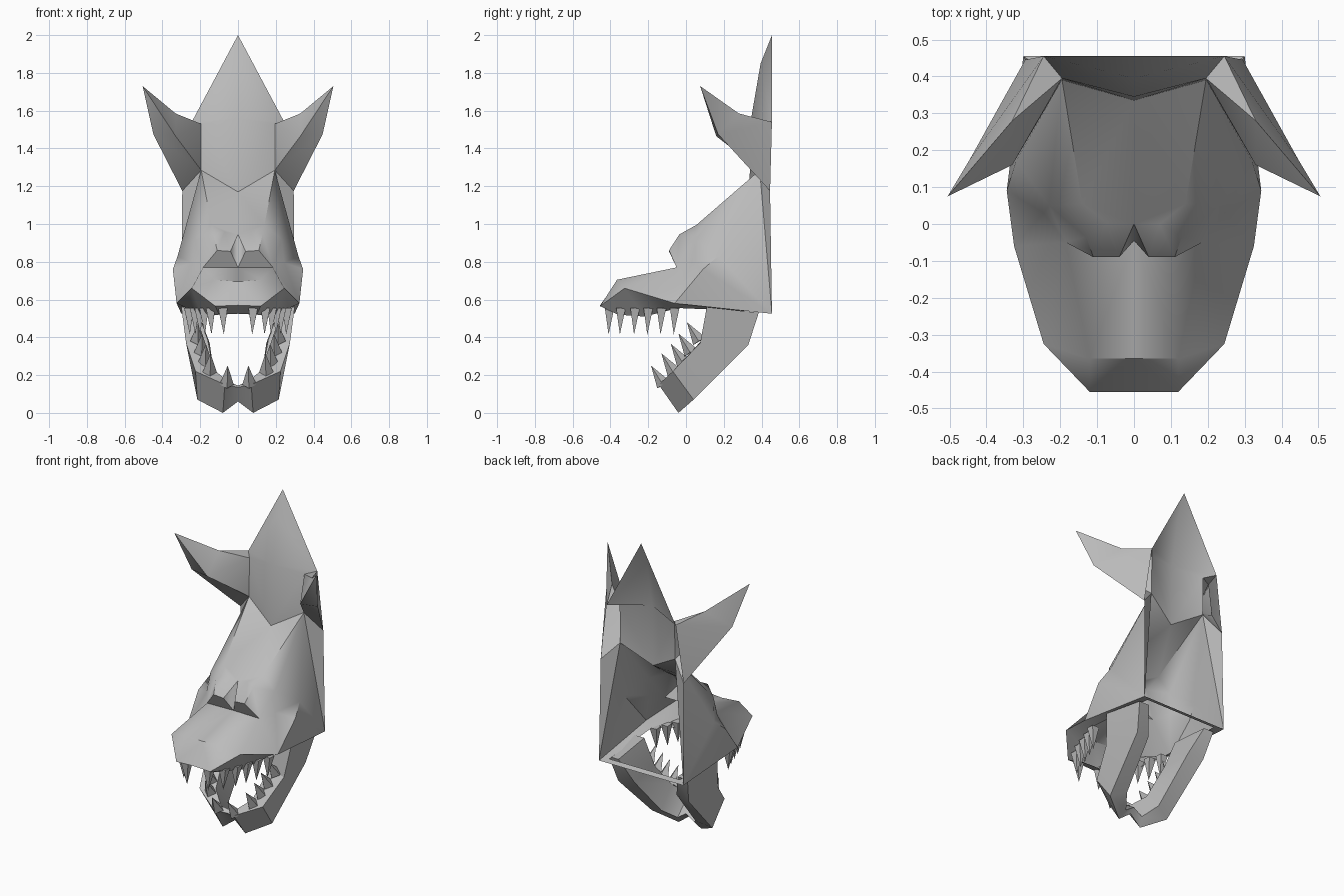
import bpy, bmesh, math
from mathutils import Vector

if "Cube" in bpy.data.objects:
    bpy.data.objects.remove(bpy.data.objects["Cube"])

mat = bpy.data.materials.new("plain grey")
mat.diffuse_color = (0.5, 0.5, 0.5, 1)
mat.use_nodes = True
mat.node_tree.nodes["Principled BSDF"].inputs["Base Color"].default_value = mat.diffuse_color


def finish(name, bm, angle=0):
    """Turn a half model into a mirrored object."""
    bmesh.ops.recalc_face_normals(bm, faces=bm.faces)
    me = bpy.data.meshes.new(name)
    bm.to_mesh(me)
    bm.free()
    me.materials.append(mat)
    ob = bpy.data.objects.new(name, me)
    bpy.context.collection.objects.link(ob)
    bpy.context.view_layer.objects.active = ob
    ob.select_set(True)
    if angle:
        bpy.ops.object.shade_smooth_by_angle(angle=math.radians(angle))
    m = ob.modifiers.new("mirror", 'MIRROR')
    m.use_clip = True
    m.merge_threshold = 0.002
    ob.select_set(False)
    return ob


def panel_part(name, pts, faces, angle=32):
    """Build half a shell from named corner points and face strings."""
    bm = bmesh.new()
    v = {k: bm.verts.new(p) for k, p in pts.items()}
    for f in faces.split(","):
        bm.faces.new([v[k] for k in f.split()])
    return finish(name, bm, angle)


# shared corners where crest, ear and skull meet
A = (0.195, 0.395, 1.53)
B = (0.195, 0.390, 1.285)
C = (0.245, 0.455, 1.54)
D = (0.295, 0.445, 1.175)
F = (0, 0.335, 1.17)

# head: forehead, brow, nose, cheeks, muzzle, turned-in lip and rear bar
head = dict(
    B=B, D=D, F=F,
    S=(0.14, 0.055, 0.995), N0=(0, 0, 0.945), Q=(0.07, 0, 0.96),
    H=(0.13, -0.035, 0.945), G=(0.23, 0.05, 0.92),
    N1=(0.04, -0.09, 0.855), N2=(0.11, -0.09, 0.86),
    C0=(0, -0.045, 0.77), R1=(0.185, -0.05, 0.77), R2=(0.245, 0.03, 0.795),
    P1=(0.32, 0.17, 0.83), P2=(0.345, 0.09, 0.76), K=(0.30, 0.455, 0.525),
    M0=(0, -0.365, 0.695), M1=(0.12, -0.365, 0.705),
    L=(0, -0.455, 0.57), L0=(0.12, -0.455, 0.565), L1=(0.245, -0.325, 0.66),
    L2=(0.325, -0.06, 0.58),
    I=(0, -0.36, 0.525), I0=(0.10, -0.36, 0.52), I1=(0.19, -0.22, 0.51),
    I2=(0.27, -0.04, 0.555), J=(0.25, 0.42, 0.535),
    W0=(0, 0.455, 0.525), W1=(0, 0.42, 0.535))
panel_part("head", head,
           "F B S,F S N0,S Q N0,N0 Q N1,Q H N2 N1,S H Q,N0 N1 C0,N1 N2 R1 C0,"
           "S G H,H G R1,H R1 N2,G R2 R1,B G S,B P1 G,G P1 R2,R2 P1 P2,"
           "P1 K P2,P2 K L2,B K P1,B D K,"
           "C0 R1 M1 M0,R1 L1 M1,R1 L2 L1,R1 R2 L2,R2 P2 L2,M1 L1 L0,M0 M1 L0 L,"
           "L L0 I0 I,L0 L1 I1 I0,L1 L2 I2 I1,L2 K J I2,K W0 W1 J", 40)

# head crest
panel_part("crest", dict(A=A, B=B, C=C, F=F, a=(0, 0.345, 1.56),
                         b=(0, 0.395, 1.85), t=(0, 0.455, 2.0)),
           "F B A a,a A C b,b C t")

# ears
panel_part("ear", dict(A=A, B=B, C=C, D=D, T=(0.505, 0.075, 1.73),
                       U=(0.33, 0.28, 1.585), M=(0.33, 0.16, 1.465),
                       L=(0.448, 0.17, 1.475)),
           "A B M,A M U,U M T,B D L M,M L T,C U L,U T L,C L D,A U C", 45)

# lower jaw: four-cornered sections lofted from hinge to chin
sections = [
    [(0.30, 0.11, 0.56), (0.28, 0.385, 0.53), (0.21, 0.385, 0.53), (0.22, 0.11, 0.56)],
    [(0.275, 0.075, 0.37), (0.25, 0.33, 0.36), (0.15, 0.31, 0.37), (0.16, 0.085, 0.385)],
    [(0.225, -0.07, 0.22), (0.215, 0.04, 0.07), (0.12, 0.08, 0.11), (0.13, -0.04, 0.23)],
    [(0.07, -0.145, 0.15), (0.08, -0.04, 0.005), (0.06, 0.0, 0.05), (0.05, -0.10, 0.165)],
    [(0, -0.11, 0.135), (0, -0.03, 0.06), (0, 0.0, 0.09), (0, -0.08, 0.145)]]
sections[3][1] = (0.08, -0.04, 0.0)
bm = bmesh.new()
rings = [[bm.verts.new(p) for p in s] for s in sections]
for r, s in zip(rings, rings[1:]):
    for i in range(4):
        j = (i + 1) % 4
        bm.faces.new((r[i], r[j], s[j], s[i]))
bm.faces.new(rings[0])
finish("lower_jaw", bm, 32)


def teeth(name, pairs, radius):
    """Four-sided spikes from base point to tip."""
    bm = bmesh.new()
    for base, tip in pairs:
        base, tip = Vector(base), Vector(tip)
        d = tip - base
        q = d.to_track_quat('Z', 'Y').to_matrix().to_4x4()
        q.translation = (base + tip) / 2
        bmesh.ops.create_cone(bm, cap_ends=True, segments=4, radius1=radius,
                              radius2=0, depth=d.length, matrix=q)
    finish(name, bm)


# upper teeth hang along the lip
upper = [(0.08, -0.405), (0.145, -0.345), (0.18, -0.27),
         (0.205, -0.20), (0.23, -0.13), (0.26, -0.06)]
teeth("upper_teeth", [((x, y, 0.555), (x - 0.005, y - 0.005, 0.415)) for x, y in upper], 0.035)

# lower teeth lean forward from the jaw edge
lower = [(0.06, -0.12, 0.15), (0.15, -0.065, 0.215), (0.175, -0.015, 0.265),
         (0.195, 0.025, 0.32), (0.215, 0.07, 0.38)]
teeth("lower_teeth", [((x, y, z), (x - 0.005, y - 0.065, z + 0.10)) for x, y, z in lower], 0.038)
